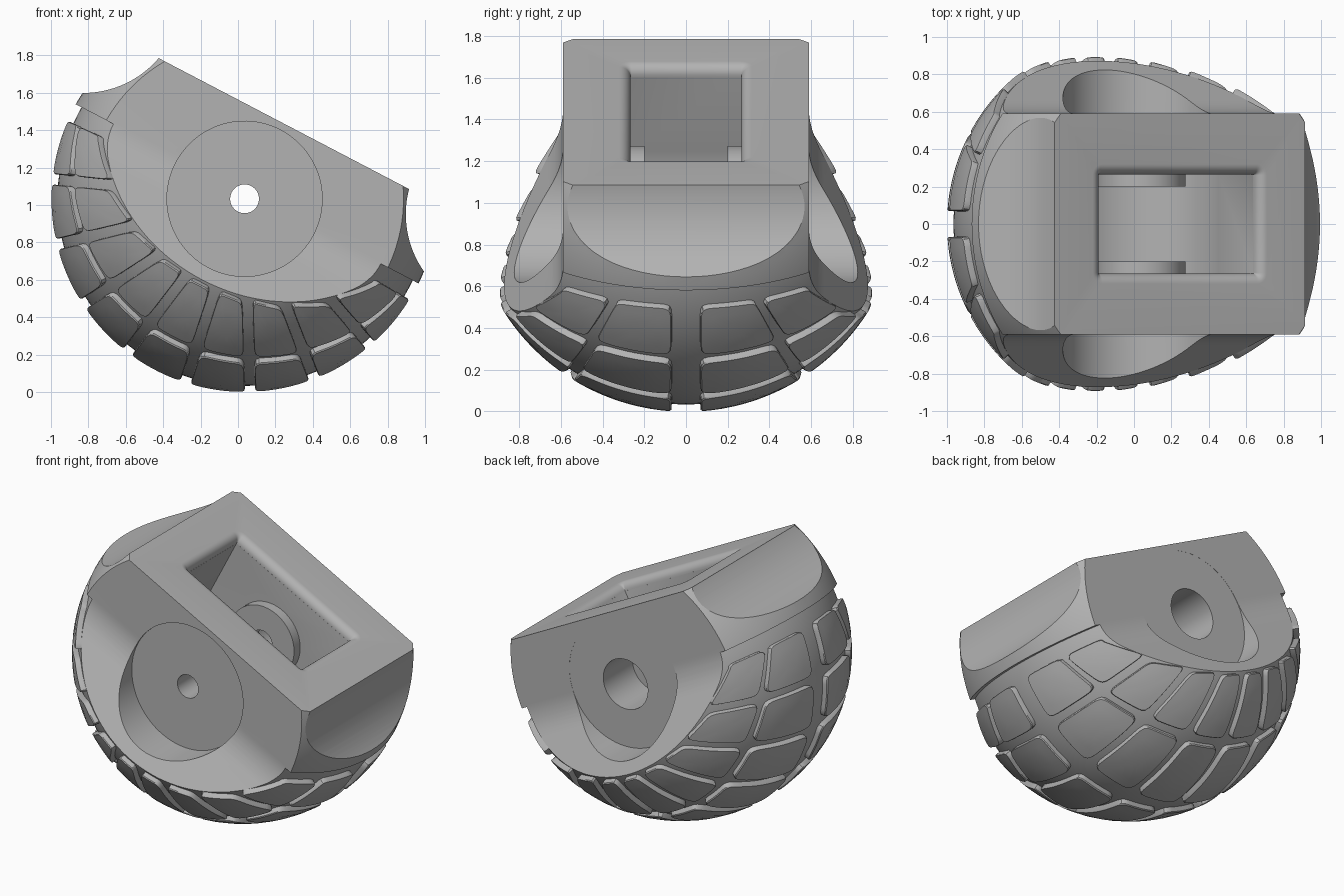
import bpy, bmesh, math
from mathutils import Matrix, Vector

cube = bpy.data.objects.get("Cube")
if cube:
    bpy.data.objects.remove(cube, do_unlink=True)

BASE, OUTER = 1.0, 1.035            # ball radius, tread radius
SIDE, TOP = 0.59, 0.454             # half width of block, height of its flat top
FLARE, FLARE_Z = 0.6585, -0.06      # outward slope of the lower sides
AXLE = Matrix.Translation((0.035, 0, 1.033)) @ Matrix.Rotation(math.radians(27.6), 4, 'Y')

grey = bpy.data.materials.new("grey plastic")
grey.use_nodes = True
grey.diffuse_color = (0.45, 0.45, 0.45, 1)
grey.node_tree.nodes["Principled BSDF"].inputs["Base Color"].default_value = (0.45, 0.45, 0.45, 1)


def finish(name, bm):
    bmesh.ops.recalc_face_normals(bm, faces=bm.faces)
    mesh = bpy.data.meshes.new(name)
    bm.to_mesh(mesh)
    bm.free()
    mesh.materials.append(grey)
    obj = bpy.data.objects.new(name, mesh)
    bpy.context.collection.objects.link(obj)
    return obj


def ball(name, radius):
    bm = bmesh.new()
    bmesh.ops.create_uvsphere(bm, u_segments=128, v_segments=64, radius=radius,
                              matrix=Matrix.Rotation(math.pi / 2, 4, 'X'))
    return finish(name, bm)


def cylinder(name, x, z, radius, y0, y1, sides=96):
    bm = bmesh.new()
    place = Matrix.Translation((x, (y0 + y1) / 2, z)) @ Matrix.Rotation(math.pi / 2, 4, 'X')
    bmesh.ops.create_cone(bm, cap_ends=True, segments=sides, radius1=radius,
                          radius2=radius, depth=y1 - y0, matrix=place)
    return finish(name, bm)


def loft(name, rings):
    bm = bmesh.new()
    loops = [[bm.verts.new(p) for p in ring] for ring in rings]
    n = len(loops[0])
    for a, b in zip(loops, loops[1:]):
        for i in range(n):
            bm.faces.new((a[i], a[(i + 1) % n], b[(i + 1) % n], b[i]))
    bm.faces.new(loops[0])
    bm.faces.new(loops[-1])
    return finish(name, bm)


def combine(target, tool, operation):
    mod = target.modifiers.new(operation, 'BOOLEAN')
    mod.operation, mod.solver, mod.object = operation, 'EXACT', tool
    bpy.context.view_layer.objects.active = target
    bpy.ops.object.modifier_apply(modifier=mod.name)
    bpy.data.objects.remove(tool, do_unlink=True)


def smooth(obj, degrees):
    bpy.ops.object.select_all(action='DESELECT')
    obj.select_set(True)
    bpy.context.view_layer.objects.active = obj
    bpy.ops.object.shade_smooth_by_angle(angle=math.radians(degrees))


# Ball with a thicker band above the tread
body = ball("wheel_body", BASE)
band = ball("upper_band", OUTER)
square = [(-2, -2), (2, -2), (2, 2), (-2, 2)]
combine(band, loft("band_cutter", [[(x, y, z) for x, y in square] for z in (-2, 0.03)]), 'DIFFERENCE')
combine(body, band, 'UNION')

# Straight upper sides that curve into flared lower sides
half = [(SIDE, TOP)]
for i in range(9):
    t = i / 8
    z = 0.04 * (1 - t) ** 2 + 2 * FLARE_Z * t * (1 - t) - 0.16 * t * t
    half.append((SIDE + FLARE * 0.1 * t * t, z))
half.append((SIDE + FLARE * (FLARE_Z + 1.2), -1.2))
section = half + [(-y, z) for y, z in reversed(half)]
combine(body, loft("side_section", [[(x, y, z) for y, z in section] for x in (-2, 2)]), 'INTERSECT')

# Scooped ends and round side recesses
for s in (-1, 1):
    combine(body, cylinder("scoop", s * 1.272, 0.572, 0.53, -2, 2, 128), 'DIFFERENCE')
combine(body, cylinder("front_recess", 0, 0, 0.415, -2, -0.58), 'DIFFERENCE')
combine(body, cylinder("back_recess", 0, 0, 0.415, SIDE - 0.001, 2), 'DIFFERENCE')

# Inner slot with a round floor and rounded mouth
LENGTH, WIDTH, ROUND = 0.47, 0.265, 0.055
floor = [(LENGTH * math.cos(a), LENGTH * math.sin(a))
         for a in (math.pi + math.pi * i / 48 for i in range(49))]
outline = floor + [(LENGTH, 1), (-LENGTH, 1)]
combine(body, loft("slot", [[(x, y, z) for x, z in outline] for y in (-WIDTH, WIDTH)]), 'DIFFERENCE')


def mouth_ring(grow, z):
    ring = []
    r = grow + 0.004
    for k, (sx, sy) in enumerate([(1, 1), (-1, 1), (-1, -1), (1, -1)]):
        for j in range(7):
            a = math.pi / 2 * (k + j / 6)
            ring.append((sx * (LENGTH - 0.004) + r * math.cos(a),
                         sy * (WIDTH - 0.004) + r * math.sin(a), z))
    return ring


arc = [math.pi / 2 * i / 8 for i in range(9)]
mouth = [mouth_ring(0.0005 + ROUND * (1 - math.cos(a)), TOP - ROUND + ROUND * math.sin(a)) for a in arc]
mouth.append(mouth_ring(ROUND, TOP + 0.2))
combine(body, loft("slot_mouth", mouth), 'DIFFERENCE')

# Axle bosses and bores
for s in (-1, 1):
    y0, y1 = sorted((s * 0.2, s * 0.3))
    combine(body, cylinder("boss", 0, 0, 0.24, y0, y1, 64), 'UNION')
combine(body, cylinder("bore", 0, 0, 0.077, -2, 2, 48), 'DIFFERENCE')
combine(body, cylinder("back_bore", 0, 0, 0.165, 0.28, 2, 64), 'DIFFERENCE')
smooth(body, 25)


# Tread blocks: two rows per side, following the flared edge
def edge_latitude(phi):
    lat = 0.7
    for _ in range(40):
        y = SIDE + FLARE * max(0, FLARE_Z - math.cos(lat) * math.sin(phi))
        lat = (lat + math.asin(min(y, 0.99))) / 2
    return lat


def block_point(u, v, middle, row, radius):
    edge = edge_latitude(middle + u * PITCH / 2)
    low, high = ((0.068, 0.54 * edge), (0.60 * edge, 0.985 * edge))[row]
    lat = low + (high - low) * (v + 1) / 2
    phi = middle + u * (PITCH / 2 - 0.027 / math.cos(lat))
    return Vector((math.cos(lat) * math.cos(phi), math.sin(lat), math.cos(lat) * math.sin(phi))) * radius


PITCH = math.radians(19.5)
STEPS = 10
side_steps = [-1 + 2 * i / STEPS for i in range(STEPS)]
perimeter = ([(t, -1) for t in side_steps] + [(1, t) for t in side_steps]
             + [(-t, 1) for t in side_steps] + [(-1, -t) for t in side_steps])
rounded = []
for u, v in perimeter:
    k = (abs(u) ** 9 + abs(v) ** 9) ** (-1 / 9)
    rounded.append((u * k, v * k))

bm = bmesh.new()
for n in range(-4, 5):
    middle = -math.pi / 2 + n * PITCH
    for row in (0, 1):
        levels = [(1, 0.97), (1, OUTER - 0.006), (0.975, OUTER), (0.65, OUTER), (0.3, OUTER)]
        loops = [[bm.verts.new(block_point(u * k, v * k, middle, row, r)) for u, v in rounded]
                 for k, r in levels]
        count = len(rounded)
        for a, b in zip(loops, loops[1:]):
            for i in range(count):
                bm.faces.new((a[i], a[(i + 1) % count], b[(i + 1) % count], b[i]))
        bm.faces.new(loops[-1])
        bm.faces.new(loops[0])
other = bmesh.ops.duplicate(bm, geom=bm.verts[:] + bm.edges[:] + bm.faces[:])["geom"]
for v in other:
    if isinstance(v, bmesh.types.BMVert):
        v.co.y = -v.co.y
tread = finish("tread_blocks", bm)
smooth(tread, 35)

for obj in (body, tread):
    obj.matrix_world = AXLE
